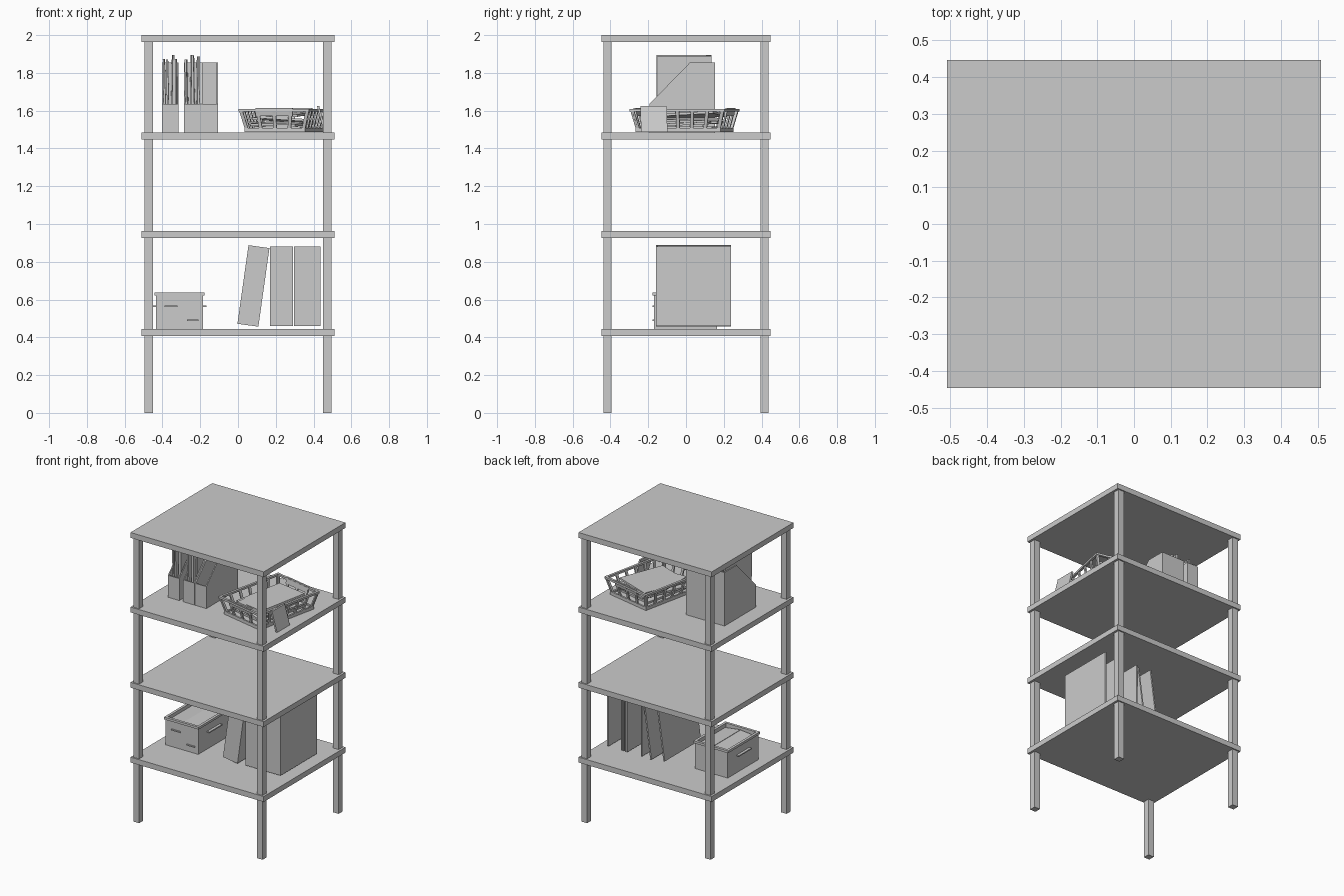
import bpy, bmesh, random
from math import radians
from mathutils import Matrix, Vector

if "Cube" in bpy.data.objects:
    bpy.data.objects.remove(bpy.data.objects["Cube"])

random.seed(4)


def make(name, parts, loc=(0, 0, 0), rot=(0, 0, 0)):
    """One object from several convex solids, each given as (bottom ring, top ring)."""
    bm = bmesh.new()
    for low, high in parts:
        a = [bm.verts.new(p) for p in low]
        b = [bm.verts.new(p) for p in high]
        n = len(a)
        bm.faces.new(a[::-1])
        bm.faces.new(b)
        for i in range(n):
            j = (i + 1) % n
            bm.faces.new((a[i], a[j], b[j], b[i]))
    bmesh.ops.recalc_face_normals(bm, faces=bm.faces)
    me = bpy.data.meshes.new(name)
    bm.to_mesh(me)
    bm.free()
    ob = bpy.data.objects.new(name, me)
    ob.location = loc
    ob.rotation_euler = [radians(r) for r in rot]
    bpy.context.collection.objects.link(ob)
    return ob


def block(x0, x1, y0, y1, z0, z1):
    ring = [(x0, y0), (x1, y0), (x1, y1), (x0, y1)]
    return [(x, y, z0) for x, y in ring], [(x, y, z1) for x, y in ring]


def side_plate(profile, x0, x1):
    """Plate with a y-z outline, thick along x."""
    return [(x0, y, z) for y, z in profile], [(x1, y, z) for y, z in profile]


def slat(p, q, wx, wy):
    """Slanted bar with a horizontal rectangular section."""
    ring = [(-wx, -wy), (wx, -wy), (wx, wy), (-wx, wy)]
    return tuple([(c[0] + x, c[1] + y, c[2]) for x, y in ring] for c in (p, q))


# Rack: four shelves and four corner legs
for i, top in enumerate((0.445, 0.963, 1.484, 2.0)):
    make(f"shelf_{i + 1}", [block(-0.51, 0.51, -0.447, 0.447, top - 0.037, top)])
for sx, side in ((-1, "left"), (1, "right")):
    for sy, end in ((-1, "front"), (1, "back")):
        make(f"{end}_{side}_leg",
             [block(-0.022, 0.022, -0.022, 0.022, 0, 1.98)],
             (sx * 0.473, sy * 0.416, 0))

# Magazine files: cut-away side walls, low front, tall back
FILE_TOP, FILE_FRONT = 0.37, 0.152
outline = [(-0.193, 0), (0.153, 0), (0.153, FILE_TOP), (0.02, FILE_TOP), (-0.193, FILE_FRONT)]


def magazine_file(name, x0, x1, count):
    w, t = x1 - x0, 0.007
    make(name, [side_plate(outline, 0, t), side_plate(outline, w - t, w),
                block(t, w - t, -0.193, -0.186, 0, FILE_FRONT),
                block(t, w - t, 0.146, 0.153, 0, FILE_TOP),
                block(t, w - t, -0.186, 0.146, 0, 0.007)], (x0, 0, 1.484))
    for i in range(count):
        x = x0 + w * (i + 1) / (count + 1)
        h = random.uniform(0.375, 0.405)
        make(f"{name}_magazine_{i + 1}", [block(-0.005, 0.005, -0.155, 0.135, 0, h)],
             (x, 0, 1.492), (0, random.uniform(-1.5, 1.5), random.uniform(-2, 2)))


magazine_file("left_file", -0.402, -0.314, 4)
magazine_file("middle_file", -0.285, -0.197, 4)
magazine_file("right_file", -0.195, -0.107, 0)

# Slatted basket, turned on the shelf
HX, HY, IN, H = 0.19, 0.257, 0.03, 0.126
B_LOC, B_ROT = (0.243, -0.008, 1.484), (0, 0, -12)


def frame(hx, hy, w, z0, z1):
    return [block(-hx, hx, -hy, -hy + w, z0, z1), block(-hx, hx, hy - w, hy, z0, z1),
            block(-hx, -hx + w, -hy + w, hy - w, z0, z1),
            block(hx - w, hx, -hy + w, hy - w, z0, z1)]


make("basket_rim", frame(HX, HY, 0.016, H - 0.014, H), B_LOC, B_ROT)
make("basket_floor", [block(-HX + IN, HX - IN, -HY + IN, HY - IN, 0.002, 0.014)], B_LOC, B_ROT)
make("basket_lower_band", frame(HX - IN + 0.004, HY - IN + 0.004, 0.012, 0.002, 0.024),
     B_LOC, B_ROT)
slats = []
for s in (-1, 1):
    for k in range(5):
        f = (k / 4 * 2 - 1) * 0.95
        slats.append(slat((f * (HX - IN), s * (HY - IN - 0.005), 0.012),
                          (f * HX, s * (HY - 0.008), H - 0.007), 0.009, 0.005))
    for k in range(7):
        f = (k / 6 * 2 - 1) * 0.95
        slats.append(slat((s * (HX - IN - 0.005), f * (HY - IN), 0.012),
                          (s * (HX - 0.008), f * HY, H - 0.007), 0.005, 0.009))
make("basket_slats", slats, B_LOC, B_ROT)
make("basket_grips", [slat((0, s * (HY - 0.016), 0.088), (0, s * (HY - 0.008), H + 0.004),
                           0.1, 0.006) for s in (-1, 1)], B_LOC, B_ROT)

# Papers stacked loosely in the basket
for i, (z, tx, ty, rz) in enumerate(((1.502, 0, 0, -12), (1.524, 2, 1, -20),
                                     (1.546, -2, 4, -6), (1.568, 3, -4, -16))):
    make(f"basket_paper_{i + 1}", [block(-0.125, 0.125, -0.175, 0.175, 0, 0.013)],
         (0.243, -0.008 + 0.006 * i, z), (tx, ty, rz))

# Small booklet leaning on the outside of the basket
make("leaning_booklet", [slat((0.46, -0.168, 1.488), (0.424, -0.172, 1.625), 0.006, 0.07)])


# Ring binders: spine at the front, covers left and right, open behind
def binder(name, w, loc, lean=0, t=0.01):
    d0, d1, h = -0.16, 0.237, 0.42
    make(name, [block(0, t, d0, d1, 0, h), block(w - t, w, d0, d1, 0, h),
                block(t, w - t, d0, d0 + t, 0, h)], loc, (0, lean, 0))


binder("leaning_binder", 0.112, (-0.003, 0, 0.472), 8)
binder("middle_binder", 0.122, (0.17, 0, 0.461))
binder("thin_binder", 0.026, (0.296, 0, 0.461), 0, 0.008)
binder("right_binder", 0.115, (0.323, 0, 0.461))

# Storage box: open carton with rim, side handles and folded papers
X0, X1, Y0, Y1, Z0, Z1 = -0.435, -0.185, -0.17, 0.165, 0.445, 0.63
T = 0.008
make("storage_box", [block(X0, X1, Y0, Y0 + T, Z0, Z1), block(X0, X1, Y1 - T, Y1, Z0, Z1),
                     block(X0, X0 + T, Y0 + T, Y1 - T, Z0, Z1),
                     block(X1 - T, X1, Y0 + T, Y1 - T, Z0, Z1),
                     block(X0 + T, X1 - T, Y0 + T, Y1 - T, Z0, Z0 + T)])
cx, cy = (X0 + X1) / 2, (Y0 + Y1) / 2
make("storage_box_rim", frame(0.133, 0.175, 0.018, 0.622, 0.638), (cx, cy, 0))
make("storage_box_handles", [block(X0 - 0.018, X0, cy - 0.07, cy + 0.07, 0.56, 0.568),
                             block(X1, X1 + 0.018, cy - 0.07, cy + 0.07, 0.56, 0.568),
                             block(-0.39, -0.32, Y0 - 0.008, Y0, 0.56, 0.568),
                             block(-0.27, -0.21, Y0 - 0.008, Y0, 0.487, 0.495)])
for i, (x, tilt) in enumerate(((-0.062, -6), (0.058, 8))):
    make(f"storage_box_paper_{i + 1}", [block(-0.06, 0.06, -0.15, 0.15, -0.07, 0)],
         (cx + x, cy, 0.618), (0, tilt, 0))
